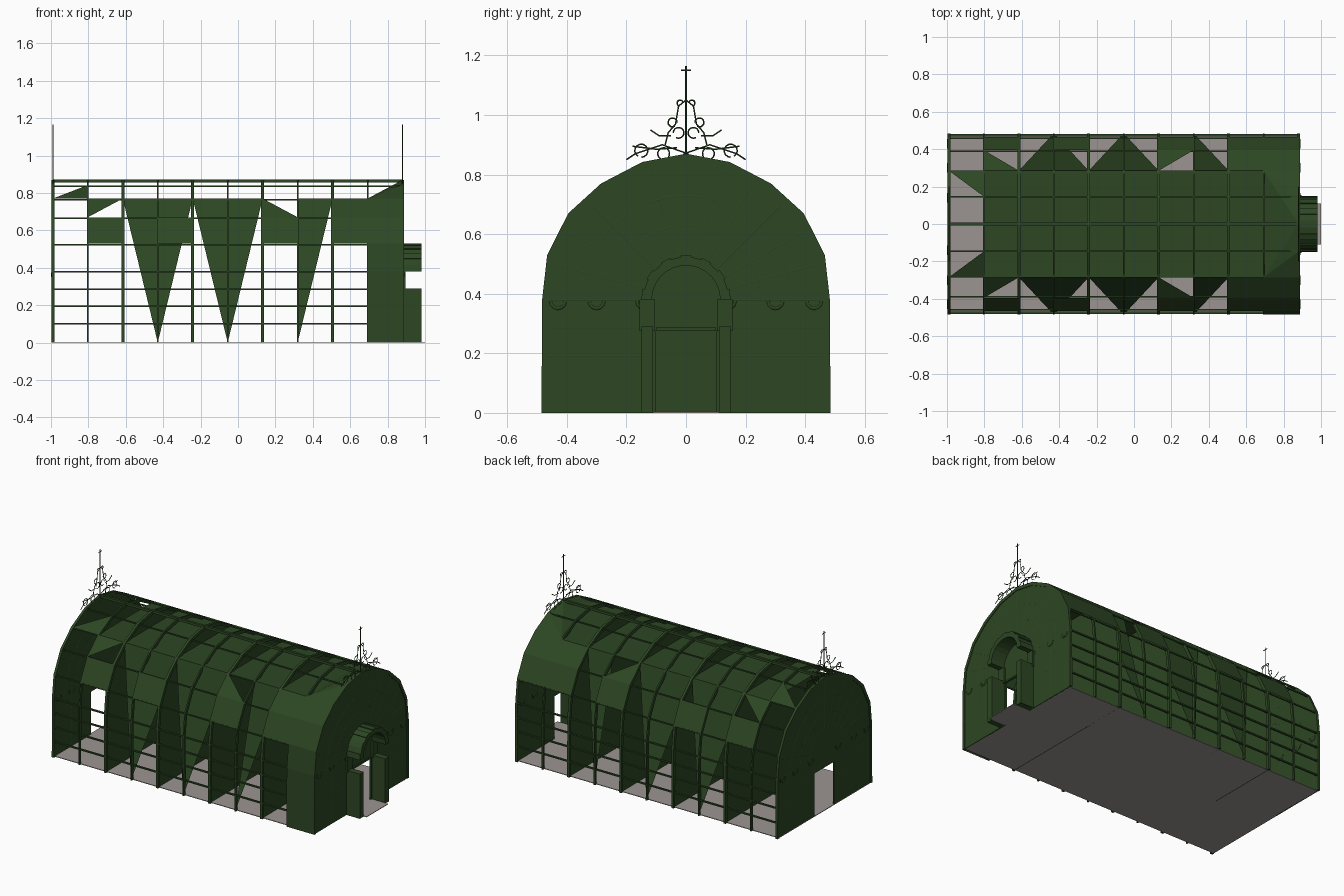
import bpy, bmesh, math
from mathutils import Vector

cube = bpy.data.objects.get("Cube")
if cube:
    bpy.data.objects.remove(cube, do_unlink=True)


def material(name, rgb):
    m = bpy.data.materials.new(name)
    m.use_nodes = True
    m.diffuse_color = (*rgb, 1)
    m.node_tree.nodes["Principled BSDF"].inputs["Base Color"].default_value = (*rgb, 1)
    return m


GREEN = material("dark green iron", (0.026, 0.063, 0.017))
GREY = material("stone grey", (0.33, 0.30, 0.285))

# Half arch outline (y, z), from the ground to the ridge
HALF = [(0.485, 0), (0.483, 0.38), (0.466, 0.53), (0.395, 0.67),
        (0.285, 0.77), (0.147, 0.842), (0, 0.87)]
ARCH = HALF + [(-y, z) for y, z in HALF[-2::-1]]
LEFT_END, RIGHT_END = -0.99, 0.88
STEP = (RIGHT_END - LEFT_END) / 10
RIBS = [LEFT_END + STEP * i for i in range(11)]


def mesh_object(name, verts, faces, mat=GREEN):
    me = bpy.data.meshes.new(name)
    me.from_pydata(verts, [], faces)
    me.materials.append(mat)
    ob = bpy.data.objects.new(name, me)
    bpy.context.collection.objects.link(ob)
    return ob


def box(name, lo, hi, mat=GREEN):
    verts = [(x, y, z) for x in (lo[0], hi[0]) for y in (lo[1], hi[1]) for z in (lo[2], hi[2])]
    faces = [(0, 1, 3, 2), (4, 6, 7, 5), (0, 4, 5, 1), (2, 3, 7, 6), (0, 2, 6, 4), (1, 5, 7, 3)]
    return mesh_object(name, verts, faces, mat)


def slab(name, outline, x, thick):
    """Upright plate in the yz plane, centred on x."""
    n = len(outline)
    verts = [(x + s * thick / 2, y, z) for s in (-1, 1) for y, z in outline]
    faces = [tuple(range(n))[::-1], tuple(range(n, 2 * n))]
    faces += [(i, (i + 1) % n, (i + 1) % n + n, i + n) for i in range(n)]
    return mesh_object(name, verts, faces)


def band(name, outer, inner, x, thick):
    """Open strip in the yz plane between two outlines of equal length."""
    n = len(outer)
    verts = [(x + s * thick / 2, y, z) for s in (-1, 1) for ring in (outer, inner) for y, z in ring]
    faces = []
    for i in range(n - 1):
        a, b, c, d = i, i + n, i + 2 * n, i + 3 * n
        faces += [(a, a + 1, b + 1, b), (c, d, d + 1, c + 1),
                  (a, c, c + 1, a + 1), (b, b + 1, d + 1, d)]
    faces += [(0, n, 3 * n, 2 * n), (n - 1, 3 * n - 1, 4 * n - 1, 2 * n - 1)]
    return mesh_object(name, verts, faces)


def wires(name, x, paths, radius):
    """Thin bars along paths of (y, z) points."""
    cu = bpy.data.curves.new(name, "CURVE")
    cu.dimensions = "3D"
    cu.bevel_depth = radius
    cu.bevel_resolution = 0
    cu.use_fill_caps = True
    for path in paths:
        sp = cu.splines.new("POLY")
        sp.points.add(len(path) - 1)
        for p, (y, z) in zip(sp.points, path):
            p.co = (x, y, z, 1)
    cu.materials.append(GREEN)
    ob = bpy.data.objects.new(name, cu)
    bpy.context.collection.objects.link(ob)
    return ob


def arc(cy, cz, r, start, end, n=12):
    return [(cy + r * math.cos(math.radians(start + (end - start) * i / n)),
             cz + r * math.sin(math.radians(start + (end - start) * i / n))) for i in range(n + 1)]


def mirrored(paths):
    return paths + [[(-y, z) for y, z in p] for p in paths]


# Stone floor and porch floor
box("floor", (LEFT_END - 0.005, -0.47, 0), (RIGHT_END, 0.47, 0.004), GREY)
box("porch_floor", (RIGHT_END, -0.11, 0), (1, 0.11, 0.004), GREY)

# Arched ribs, heavier at every second one
for i, x in enumerate(RIBS):
    inner = [(y * 0.965, z * 0.975) for y, z in ARCH]
    band("rib", ARCH, inner, x, 0.016 if i % 2 == 0 else 0.009)

# Partition walls in the heavy ribs
for i in (2, 4, 6, 8):
    slab("partition", [(y * 0.98, z * 0.985) for y, z in ARCH], RIBS[i], 0.006)

# Long rails on both sides and along the roof
for z in (0.1, 0.195, 0.285, 0.38):
    for s in (-1, 1):
        y = s * 0.475
        box("side_rail", (LEFT_END, y - 0.006, z - 0.004), (RIGHT_END, y + 0.006, z + 0.004))
for y, z in ARCH[2:-2]:
    r = 0.008 if y == 0 else 0.004
    box("roof_rail", (LEFT_END, y * 0.985 - r, z - 0.006 - r), (RIGHT_END, y * 0.985 + r, z - 0.006 + r))

# Flat ceiling panels
ey, ez = HALF[4]
for a, b in zip(RIBS[1:9], RIBS[2:10]):
    mesh_object("ceiling_panel", [(a, -ey, ez), (b, -ey, ez), (b, ey, ez), (a, ey, ez)], [(0, 1, 2, 3)])

# Roof sloping up to the right end arch
top = [(RIGHT_END, y, z) for y, z in ARCH[4:9]]
mesh_object("end_roof", top + [(RIBS[9], ey, ez), (RIBS[9], -ey, ez)],
            [(0, 1, 5), (1, 2, 5), (2, 6, 5), (2, 3, 6), (3, 4, 6)])

for s in (-1, 1):
    def at(i, k):
        return (RIBS[i], s * HALF[k][0], HALF[k][1])

    # Corner panel of the open left bay
    mesh_object("corner_panel", [at(0, 4), at(1, 4), at(1, 5)], [(0, 1, 2)])
    # Sloping panels that narrow to the ground
    for i in (3, 5):
        mesh_object("side_panel", [at(i - 1, 4), at(i + 1, 4), at(i, 0)], [(0, 1, 2)])
    mesh_object("side_panel", [at(7, 4), at(8, 4), at(7, 0)], [(0, 1, 2)])
    # Shoulder panels
    for i in (1, 3, 6, 8):
        mesh_object("shoulder_panel", [at(i, 2), at(i + 1, 2), at(i + 1, 3), at(i, 3)], [(0, 1, 2, 3)])
    mesh_object("upper_panel", [at(1, 3), at(1, 4), at(2, 4)], [(0, 1, 2)])
    mesh_object("upper_panel", [at(6, 3), at(6, 4), at(7, 3)], [(0, 1, 2)])
    mesh_object("upper_panel", [at(8, 3), at(9, 3), at(9, 4), at(8, 4)], [(0, 1, 2, 3)])
    # Closed last bay, down to the ground on the front side
    for k in range(0 if s < 0 else 2, 4):
        mesh_object("end_bay_panel", [at(9, k), at(10, k), at(10, k + 1), at(9, k + 1)], [(0, 1, 2, 3)])

# End walls with a doorway and glazing bars
door = [(-0.1, 0), (-0.1, 0.28), (0.1, 0.28), (0.1, 0)]
for x in (LEFT_END, RIGHT_END):
    slab("end_wall", ARCH + door, x, 0.008)
    bars = [arc(0, 0.38, r, 0, 180, 16) for r in (0.15, 0.25, 0.35)]
    for a in range(0, 181, 15):
        c, s = math.cos(math.radians(a)), math.sin(math.radians(a))
        bars.append([(0.15 * c, 0.38 + 0.15 * s), (0.45 * c, 0.38 + 0.45 * s)])
    bars += mirrored([[(y, 0), (y, 0.38)] for y in (0.13, 0.3, 0.44)])
    bars += mirrored([[(0.13, z), (0.47, z)] for z in (0.19, 0.285, 0.365)])
    wires("glazing_bars", x, bars, 0.006)
    # Small brackets under the main crossbar
    wires("brackets", x, mirrored([arc(y, 0.375, 0.025, 180, 360, 6) for y in (0.14, 0.3, 0.43)]), 0.009)

# Porch: side posts, stepped arch stones and door head
PORCH = 0.98
for s in (-1, 1):
    lo, hi = sorted((s * 0.11, s * 0.15))
    box("porch_post", (RIGHT_END, lo, 0), (PORCH, hi, 0.29))
    box("porch_post_cap", (RIGHT_END, lo - 0.006, 0.275), (RIGHT_END + 0.015, hi + 0.006, 0.38))
box("door_head", (RIGHT_END, -0.1, 0.276), (RIGHT_END + 0.012, 0.1, 0.286))
for i in range(13):
    a, b = 180 * i / 13, 180 * (i + 1) / 13
    r = 0.15 if i % 2 == 0 else 0.144
    band("arch_stone", arc(0, 0.38, r, a, b, 1), arc(0, 0.38, 0.115, a, b, 1),
         (RIGHT_END + PORCH) / 2, PORCH - RIGHT_END)

# Scrolled iron crests with a spire on both end arches
half_crest = [
    [(0, 0.872), (0.08, 0.9), (0.17, 0.87), (0.2, 0.85)],
    [(0.03, 0.89), (0.1, 0.885), (0.18, 0.895)],
    [(0.07, 0.9), (0.06, 0.94), (0.035, 0.97), (0.025, 1.03), (0, 1.05)],
    [(0.05, 0.93), (0.09, 0.93), (0.12, 0.95)],
    arc(0.15, 0.88, 0.022, -60, 270), arc(0.075, 0.87, 0.02, -90, 220),
    arc(0.045, 0.975, 0.015, -120, 180), arc(0.025, 0.94, 0.018, 0, 300),
    arc(0.02, 1.04, 0.01, -90, 180),
]
for x in (LEFT_END, RIGHT_END):
    wires("crest_scrolls", x, mirrored(half_crest), 0.0025)
    wires("crest_spire", x, [[(0, 0.86), (0, 1.165)], [(-0.016, 1.15), (0.016, 1.15)]], 0.003)
